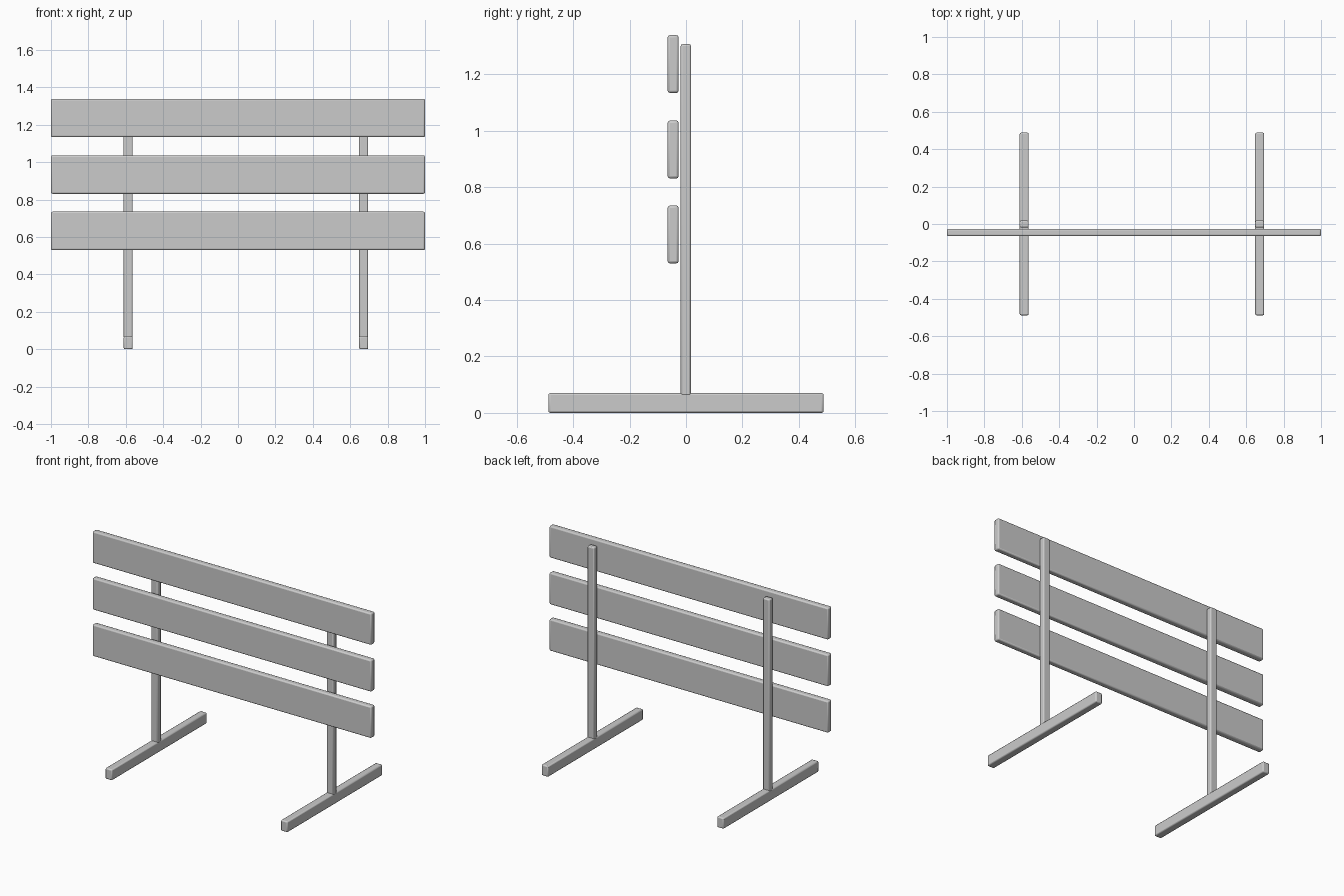
import bpy

if "Cube" in bpy.data.objects:
    bpy.data.objects.remove(bpy.data.objects["Cube"])


def box(name, lo, hi, bevel):
    """Softly bevelled timber or bar spanning two opposite corners."""
    size = [b - a for a, b in zip(lo, hi)]
    centre = [(a + b) / 2 for a, b in zip(lo, hi)]
    bpy.ops.mesh.primitive_cube_add(size=1, location=centre)
    ob = bpy.context.object
    ob.name = name
    ob.scale = size
    bpy.ops.object.transform_apply(location=False, rotation=False, scale=True)
    mod = ob.modifiers.new("rounded_edges", "BEVEL")
    mod.width = bevel
    mod.segments = 2
    bpy.ops.object.shade_smooth_by_angle()
    return ob


# Three horizontal boards on the front
for i, z in enumerate((0.53, 0.831, 1.134)):
    box(f"board_{i + 1}", (-1, -0.065, z), (1, -0.026, z + 0.205), 0.008)

# Two stands, each an upright on a floor foot
half = 0.024
for side, x in (("left", -0.587), ("right", 0.672)):
    box(f"{side}_post", (x - half, -0.019, 0.06), (x + half, 0.018, 1.307), 0.007)
    box(f"{side}_foot", (x - half, -0.488, 0), (x + half, 0.488, 0.07), 0.007)
